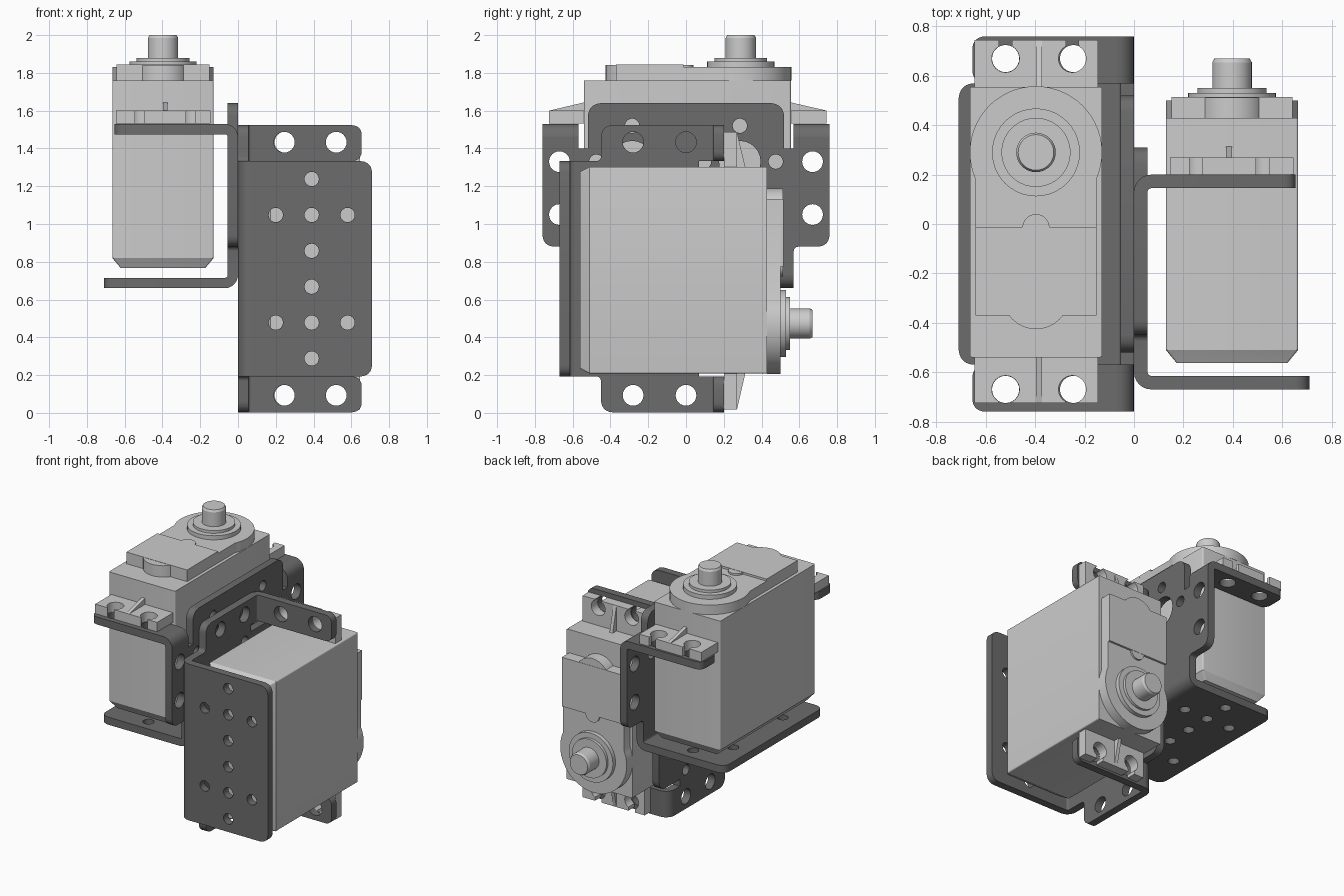
import bpy, bmesh
from math import sin, cos, radians, tau
from mathutils import Matrix, Vector

if "Cube" in bpy.data.objects:
    bpy.data.objects.remove(bpy.data.objects["Cube"])

# plane name -> matrix sending (u, v, w) to world axes
PLANES = {
    'xy': Matrix.Identity(4),
    'yz': Matrix(((0, 0, 1, 0), (1, 0, 0, 0), (0, 1, 0, 0), (0, 0, 0, 1))),
    'xz': Matrix(((1, 0, 0, 0), (0, 0, 1, 0), (0, 1, 0, 0), (0, 0, 0, 1))),
}


def arc(cx, cy, r, a0, a1, n):
    angles = [radians(a0 + (a1 - a0) * i / n) for i in range(n + 1)]
    return [(cx + r * cos(a), cy + r * sin(a)) for a in angles]


def circle(cx, cy, r, n=24):
    return [(cx + r * cos(tau * i / n), cy + r * sin(tau * i / n)) for i in range(n)]


def rounded(pts):
    """Polygon of (u, v, corner radius)."""
    out = []
    for i, (x, y, r) in enumerate(pts):
        p = Vector((x, y))
        if not r:
            out.append((x, y))
            continue
        a = p + (Vector(pts[i - 1][:2]) - p).normalized() * r
        b = p + (Vector(pts[(i + 1) % len(pts)][:2]) - p).normalized() * r
        for k in range(7):
            t = k / 6
            q = a * (1 - t) ** 2 + p * (2 * t * (1 - t) * 0.85 + 0) + b * t ** 2
            q += (a + b) * (0.15 * t * (1 - t))
            out.append(q[:])
    return out


def rect(x0, x1, y0, y1, r=0):
    return rounded([(x0, y0, r), (x1, y0, r), (x1, y1, r), (x0, y1, r)])


def slab(dest, outline, w0, w1, plane='xy', holes=(), taper=None):
    """Extrude an outline with holes from w0 to w1; taper scales the w1 end."""
    bm = bmesh.new()
    for loop in [outline, *holes]:
        vs = [bm.verts.new((u, v, w0)) for u, v in loop]
        for i, v in enumerate(vs):
            bm.edges.new((vs[i - 1], v))
    bmesh.ops.triangle_fill(bm, use_beauty=True, edges=bm.edges[:], normal=(0, 0, 1))
    ext = bmesh.ops.extrude_face_region(bm, geom=bm.faces[:], use_keep_orig=True)
    top = [e for e in ext['geom'] if isinstance(e, bmesh.types.BMVert)]
    bmesh.ops.translate(bm, verts=top, vec=(0, 0, w1 - w0))
    if taper:
        mid = sum((v.co for v in top), Vector()) / len(top)
        for v in top:
            v.co.x = mid.x + (v.co.x - mid.x) * taper[0]
            v.co.y = mid.y + (v.co.y - mid.y) * taper[1]
    bm.transform(PLANES[plane])
    tmp = bpy.data.meshes.new('tmp')
    bm.to_mesh(tmp)
    bm.free()
    dest.from_mesh(tmp)
    bpy.data.meshes.remove(tmp)


def finish(bm, name, matrix, mat=None):
    bm.transform(matrix)
    bmesh.ops.recalc_face_normals(bm, faces=bm.faces[:])
    me = bpy.data.meshes.new(name)
    bm.to_mesh(me)
    bm.free()
    ob = bpy.data.objects.new(name, me)
    bpy.context.collection.objects.link(ob)
    if mat:
        me.materials.append(mat)
    bpy.ops.object.select_all(action='DESELECT')
    ob.select_set(True)
    bpy.context.view_layer.objects.active = ob
    bpy.ops.object.shade_smooth_by_angle()


def hole_pattern(cx, cy, along_v, big=0.038):
    """Two crosses of five holes, 0.285 either side of the centre."""
    out = []
    for s in (-1, 1):
        for du, dv in ((0, 0), (.19, 0), (-.19, 0), (0, .19), (0, -.19)):
            r = .038 if du or dv else big
            u, v = (du, s * .285 + dv) if along_v else (s * .285 + du, dv)
            out.append(circle(cx + u, cy + v, r))
    return out


def bracket(name, matrix, mat):
    bm = bmesh.new()
    # back plate with two wings and relief slots
    half = [(.57, .73, 0), (.57, .88, .025), (.76, .88, .06), (.76, 1.46, 0),
            (.57, 1.46, 0), (.57, 1.40, 0), (.52, 1.40, 0), (.52, 1.64, .07)]
    outline = rounded(half + [(-y, z, r) for y, z, r in reversed(half)])
    wing_holes = [circle(y, z, .055) for y in (-.67, .67) for z in (1.05, 1.33)]
    slab(bm, outline, -.055, 0, 'yz', hole_pattern(0, 1.33, False, .11) + wing_holes)
    # base plate and its bend
    base = rounded([(-.07, -.57, 0), (-.07, .57, 0), (-.71, .57, .06), (-.71, -.57, .06)])
    slab(bm, base, .66, .715, 'xy', hole_pattern(-.39, 0, True))
    bend = arc(-.07, .73, .07, 0, -90, 6) + arc(-.07, .73, .015, -90, 0, 6)
    slab(bm, bend, -.57, .57, 'xz')
    # servo flanges and their bends
    bend = arc(-.07, 1.46, .07, 0, 90, 6) + arc(-.07, 1.46, .015, 90, 0, 6)
    for s in (-1, 1):
        flange = rounded([(-.07, s * .57, 0), (-.07, s * .76, 0),
                          (-.655, s * .76, .05), (-.655, s * .57, .05)])
        slab(bm, flange, 1.475, 1.53, 'xy', [circle(x, s * .67, .055) for x in (-.245, -.52)])
        slab(bm, bend, s * .57, s * .76, 'xz')
    finish(bm, name, matrix, mat)


def servo(name, matrix):
    cx, sy = -.397, .29
    # case with tapered foot
    bm = bmesh.new()
    case = rect(cx - .268, cx + .268, -.54, .555, .01)
    slab(bm, case, .82, 1.76)
    slab(bm, case, .82, .768, taper=(.84, .95))
    finish(bm, name + '_case', matrix)

    # gear cover, raised label panel and its rounded lugs
    bm = bmesh.new()
    cover = [(cx - .245, -.37), (cx + .245, -.37)] + arc(cx, sy, .268, -24, 204, 36)
    slab(bm, cover, 1.76, 1.83)
    slab(bm, rect(cx - .245, cx + .245, -.37, -.012), 1.83, 1.845)
    slab(bm, circle(cx, -.29, .136, 32), 1.76, 1.843)
    slab(bm, circle(cx, -.015, .055), 1.83, 1.843)
    finish(bm, name + '_gear_cover', matrix)

    # output shaft with stepped collars
    bm = bmesh.new()
    slab(bm, circle(cx, sy, .178, 40), 1.83, 1.86)
    slab(bm, circle(cx, sy, .14, 40), 1.86, 1.88)
    slab(bm, circle(cx, sy, .08, 32), 1.88, 1.985)
    slab(bm, circle(cx, sy, .08, 32), 1.985, 2.0, taper=(.9, .9))
    finish(bm, name + '_output_shaft', matrix)

    # mounting ears with open screw slots and a stiffening rib
    bm = bmesh.new()
    for s, root, tip in ((1, .55, .745), (-1, .535, .725)):
        ear = [(-.645, root), (-.145, root), (-.145, tip)]
        for x in (-.25, -.52):
            ear += [(x + .026, tip)] + arc(x, .67, .056, 62, -242, 20) + [(x - .026, tip)]
        ear.append((-.645, tip))
        slab(bm, [(x, s * y) for x, y in ear], 1.531, 1.60)
        rib = [(s * root, 1.6), (s * tip, 1.6), (s * root, 1.645)]
        slab(bm, rib, cx - .0, cx + .025, 'yz')
    finish(bm, name + '_mounting_ears', matrix)


dark = bpy.data.materials.new('dark_metal')
dark.diffuse_color = (.15, .15, .15, 1)
dark.use_nodes = True
dark.node_tree.nodes["Principled BSDF"].inputs["Base Color"].default_value = dark.diffuse_color

# the tilt unit is the pan unit mirrored and laid on its side, back to back
upright = Matrix.Identity(4)
sideways = Matrix(((-1, 0, 0, 0), (0, 0, 1, -1.33), (0, -1, 0, .763), (0, 0, 0, 1)))
for label, m in (('pan', upright), ('tilt', sideways)):
    bracket(label + '_bracket', m, dark)
    servo(label + '_servo', m)
